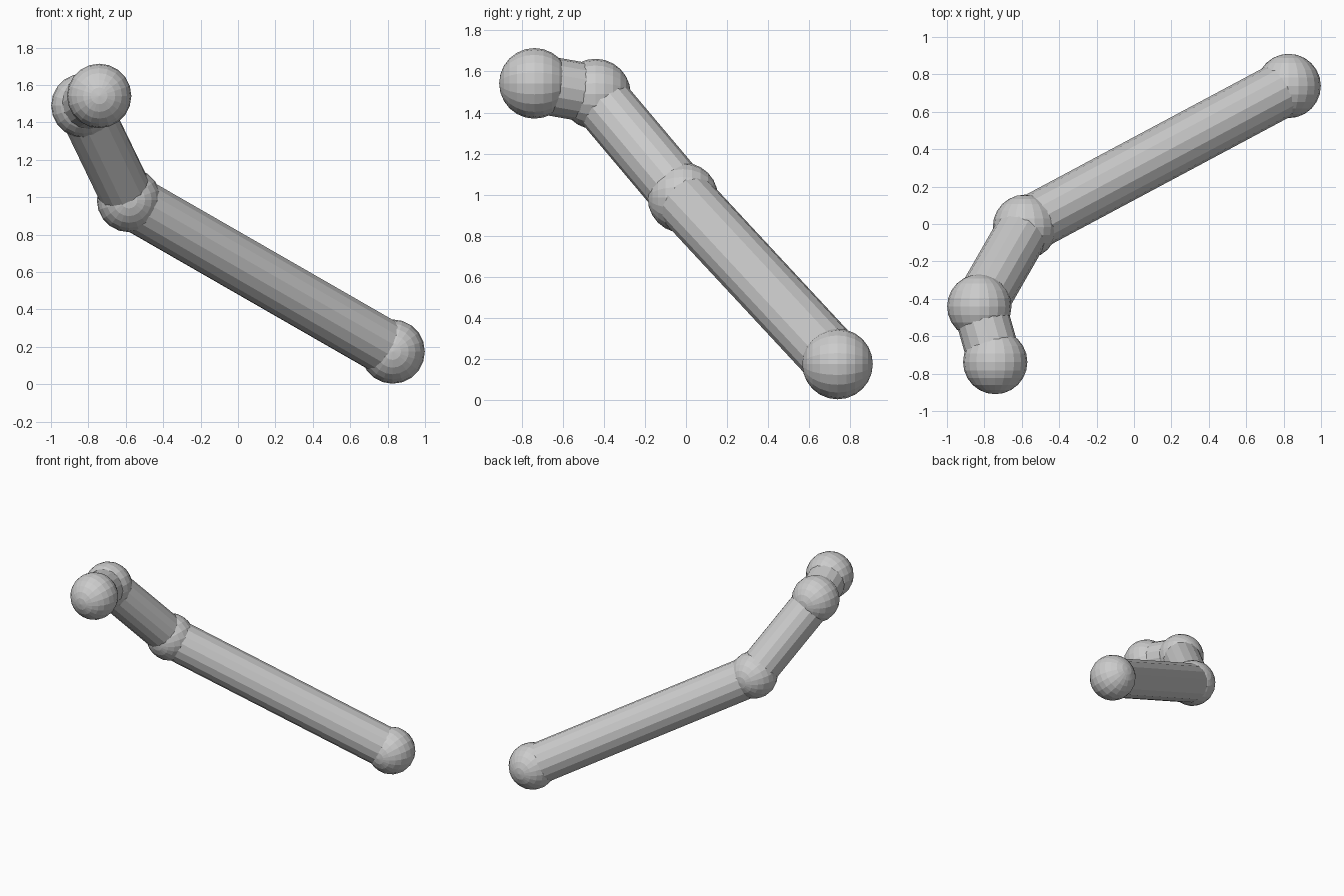
import bpy
from mathutils import Vector

if "Cube" in bpy.data.objects:
    bpy.data.objects.remove(bpy.data.objects["Cube"])

JOINT_R = 0.172

# joint centres along the bent arm, from the low end to the high end
joints = [
    ("low_end_ball", Vector((0.827, 0.738, 0.175))),
    ("elbow_ball", Vector((-0.583, -0.015, 0.985))),
    ("wrist_ball", Vector((-0.827, -0.441, 1.49))),
    ("high_end_ball", Vector((-0.742, -0.738, 1.542))),
]
rods = [("long_rod", 0.149), ("middle_rod", 0.143), ("short_rod", 0.143)]


def ball(name, centre):
    # pole axis runs front to back
    bpy.ops.mesh.primitive_uv_sphere_add(
        segments=20, ring_count=12, radius=JOINT_R,
        location=centre, rotation=(1.5708, 0, 0))
    bpy.context.object.name = name


def rod(name, a, b, radius):
    d = b - a
    bpy.ops.mesh.primitive_cylinder_add(
        vertices=16, radius=radius, depth=d.length, location=(a + b) / 2)
    ob = bpy.context.object
    ob.name = name
    ob.rotation_euler = d.to_track_quat('Z', 'Y').to_euler()


# balls at every joint
for name, centre in joints:
    ball(name, centre)

# rods between neighbouring joints
for (name, radius), (_, a), (_, b) in zip(rods, joints, joints[1:]):
    rod(name, a, b, radius)
